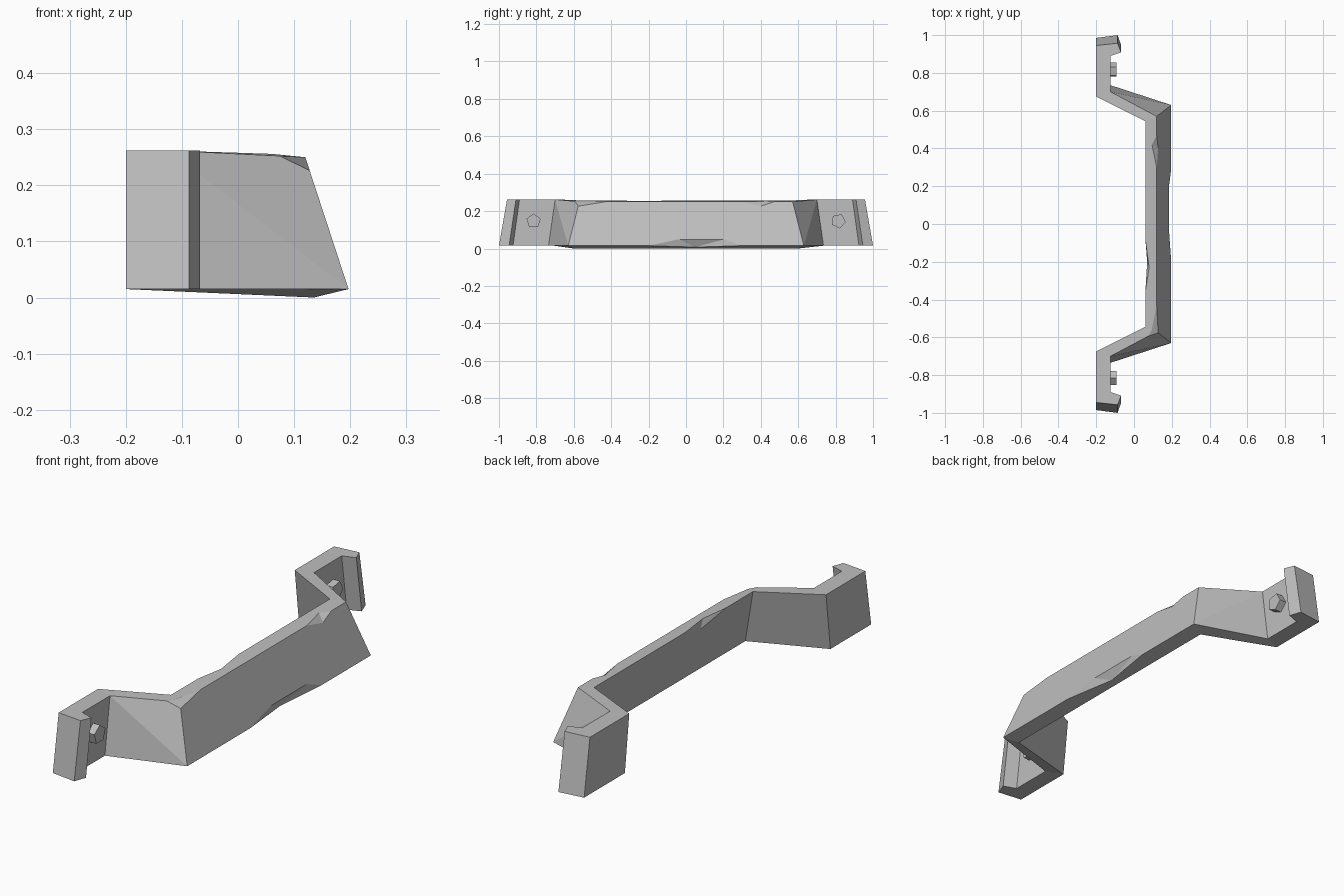
import bpy
import bmesh
import math
from mathutils import Matrix, Vector

default = bpy.data.objects.get("Cube")
if default:
    bpy.data.objects.remove(default, do_unlink=True)

grey = bpy.data.materials.new("plain grey")
grey.use_nodes = True
grey.diffuse_color = (0.52, 0.52, 0.52, 1)
grey.node_tree.nodes["Principled BSDF"].inputs["Base Color"].default_value = (0.52, 0.52, 0.52, 1)


def make_object(name, bm):
    bmesh.ops.recalc_face_normals(bm, faces=bm.faces)
    mesh = bpy.data.meshes.new(name)
    bm.to_mesh(mesh)
    bm.free()
    mesh.materials.append(grey)
    obj = bpy.data.objects.new(name, mesh)
    bpy.context.collection.objects.link(obj)
    return obj


# Half of the bar, each station: back top, outer top, outer bottom, back bottom
half = [
    [(-.087, .957, .262), (-.068, .909, .262), (-.068, .946, .015), (-.087, 1.0, .015)],   # lip tip
    [(-.2, .945, .262), (-.125, .89, .262), (-.125, .925, .015), (-.2, .985, .015)],       # end corner
    [(-.2, .675, .262), (-.125, .70, .262), (-.125, .735, .015), (-.2, .705, .015)],       # arm root
    [(.06, .545, .256), (.12, .57, .25), (.197, .63, .015), (.135, .60, 0)],               # arm elbow
]
stations = half + [[(x, -y, z) for x, y, z in ring] for ring in reversed(half)]

bm = bmesh.new()
rings = [[bm.verts.new(p) for p in ring] for ring in stations]
for a, b in zip(rings, rings[1:]):
    for i in range(4):
        j = (i + 1) % 4
        bm.faces.new((a[i], a[j], b[j], b[i]))
bm.faces.new(rings[0])
bm.faces.new(rings[-1])
# Fold the twisted outer arm faces from root top to elbow bottom
for root, elbow in ((2, 3), (5, 4)):
    bmesh.ops.connect_verts(bm, verts=[rings[root][1], rings[elbow][2]])
bar = make_object("bumper_bar", bm)


# Chips knocked out of the edges
def chip(name, points):
    cutter_bm = bmesh.new()
    for p in points:
        cutter_bm.verts.new(p)
    bmesh.ops.convex_hull(cutter_bm, input=cutter_bm.verts)
    cutter = make_object(name, cutter_bm)
    cutter.hide_render = True
    cutter.hide_viewport = True
    cutter.display_type = 'WIRE'
    cut = bar.modifiers.new(name, 'BOOLEAN')
    cut.operation = 'DIFFERENCE'
    cut.solver = 'EXACT'
    cut.object = cutter
    return cutter


cutters = [
    chip("corner_chip", [(.12, -.43, .25), (.13, -.577, .225), (.075, -.594, .252), (.132, -.606, .258)]),
    chip("upper_chip", [(.12, .30, .25), (.12, .47, .25), (.128, .40, .226), (.095, .42, .2525), (.16, .4, .3)]),
    chip("lower_chip", [(.197, -.2, .015), (.197, .29, .015), (.186, -.04, .05), (.186, .21, .05),
                        (.165, .05, .0075), (.24, .05, -.03)]),
    chip("back_chip", [(.06, -.08, .256), (.06, -.36, .256), (.08, -.23, .254), (.07, -.2, .222), (.03, -.23, .3)]),
]

# Bake the chips into the bar and drop the cutters
bpy.context.view_layer.update()
graph = bpy.context.evaluated_depsgraph_get()
baked = bpy.data.meshes.new_from_object(bar.evaluated_get(graph))
bar.modifiers.clear()
bar.data = baked
for cutter in cutters:
    bpy.data.objects.remove(cutter, do_unlink=True)

# Five-sided bolts on the mounting plates
for name, side, turn in (("left_bolt", 1, 25), ("right_bolt", -1, 0)):
    bm = bmesh.new()
    bmesh.ops.create_cone(bm, cap_ends=True, segments=5, radius1=.04, radius2=.04, depth=.05)
    # Stand the bolt along x with one point upward
    spin = Matrix.Rotation(math.radians(-turn), 4, 'X')
    axes = Matrix(((0, 0, 1, 0), (1, 0, 0, 0), (0, 1, 0, 0), (0, 0, 0, 1)))
    bm.transform(Matrix.Translation(Vector((-.118, side * .815, .147))) @ spin @ axes)
    make_object(name, bm)
